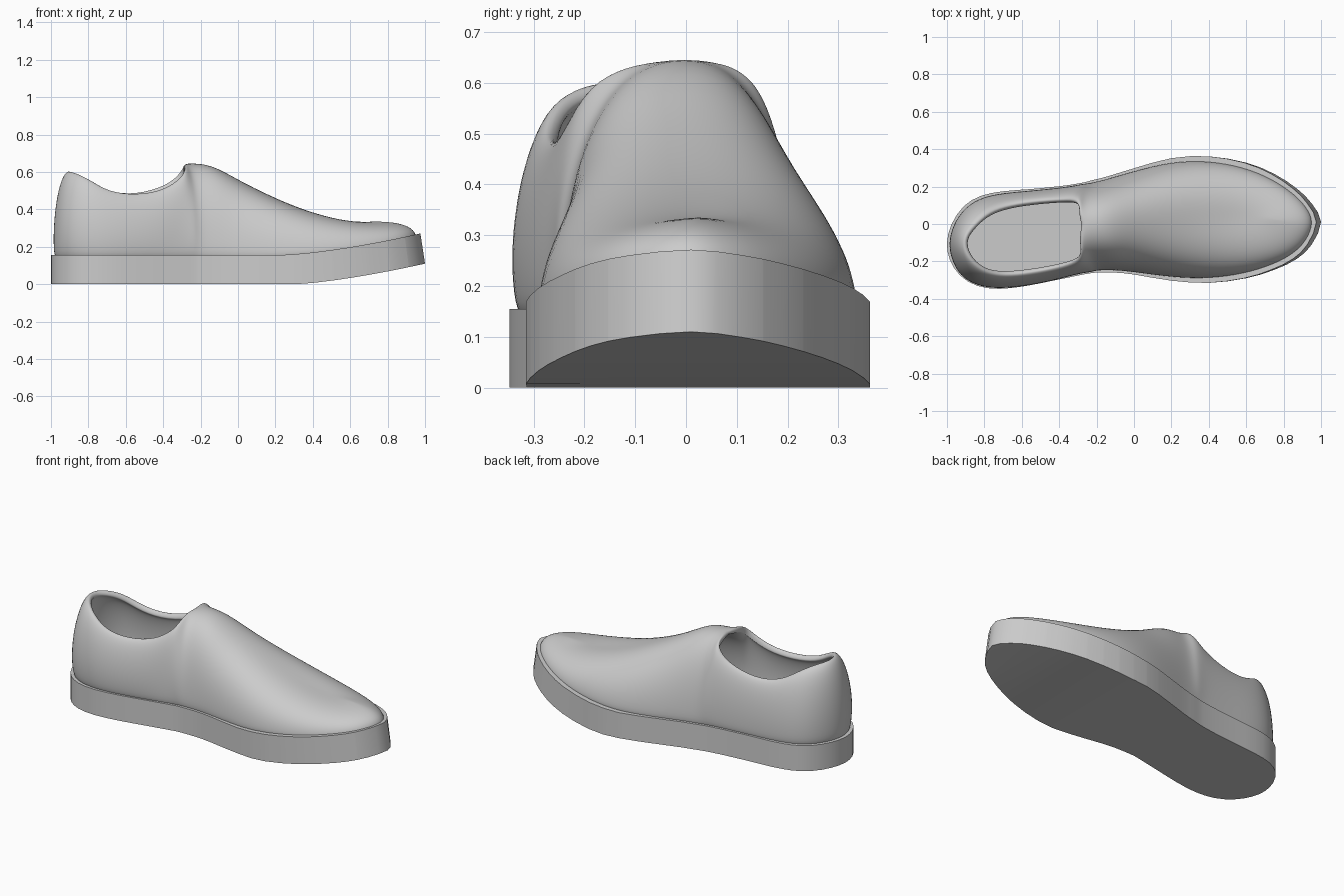
import bpy, bmesh
from mathutils import Vector

if "Cube" in bpy.data.objects:
    bpy.data.objects.remove(bpy.data.objects["Cube"])

# Ridge line of the toe and instep: x, y, z
ridge = [(.70, .03, .336), (.65, .03, .334), (.58, .03, .338), (.48, .03, .357),
         (.33, .03, .405), (.17, .02, .475), (0, .01, .562), (-.15, -.005, .65), (-.28, 0, .652)]
# Sole edge below each ridge point, on both sides: x, y
edge_left = [(.95, .11), (.87, .19), (.75, .268), (.60, .328), (.40, .362),
             (.20, .352), (0, .298), (-.14, .255), (-.22, .235)]
edge_right = [(.95, -.11), (.87, -.187), (.75, -.245), (.60, -.29), (.40, -.315),
              (.20, -.303), (0, -.27), (-.10, -.26), (-.19, -.26)]
# Around the foot opening: sole edge x, y, then rim x, y, z
collar = [(-.27, .222, -.29, .07, .645), (-.32, .213, -.30, .12, .61), (-.40, .202, -.37, .128, .535),
          (-.55, .187, -.55, .118, .482), (-.70, .175, -.70, .09, .50), (-.82, .15, -.79, .045, .565),
          (-.91, .095, -.85, -.01, .595), (-.975, 0, -.895, -.06, .608), (-1.0, -.1, -.905, -.11, .61),
          (-.985, -.19, -.89, -.16, .608), (-.93, -.275, -.85, -.215, .595), (-.84, -.33, -.78, -.26, .56),
          (-.72, -.347, -.69, -.272, .50), (-.57, -.33, -.55, -.255, .482), (-.42, -.30, -.40, -.225, .505),
          (-.32, -.28, -.30, -.19, .575), (-.26, -.268, -.285, -.15, .62), (-.225, -.262, -.285, -.08, .645)]


def sole_top(x):
    return .155 + .11 * (max(0, x - .2) / .77) ** 1.5


def sole_bottom(x):
    return .11 * (max(0, x - .3) / .7) ** 1.4


def make(name, bm):
    mesh = bpy.data.meshes.new(name)
    bm.to_mesh(mesh)
    bm.free()
    ob = bpy.data.objects.new(name, mesh)
    bpy.context.collection.objects.link(ob)
    bpy.ops.object.select_all(action='DESELECT')
    ob.select_set(True)
    bpy.context.view_layer.objects.active = ob
    return ob


# Ribs run from the sole edge up to the ridge or rim: edge, end, fullness, bulge
ribs = [((1.0, .01), (.76, .02, .335), .75, 0)]
ribs += [(b, e, .72, 0) for b, e in zip(edge_left, ridge)]
ribs += [(c[:2], c[2:], .65, .5 if c[1] < -.26 and c[0] < -.35 else .2) for c in collar]
ribs += [(b, e, .8, 0) for b, e in reversed(list(zip(edge_right, ridge)))]

# Upper: bezier ribs joined into a smooth shell
STEPS = 8
bm = bmesh.new()
grid = []
for (bx, by), end, full, bulge in ribs:
    e = Vector(end)
    out = Vector((bx - e.x, by - e.y, 0))
    b = Vector((bx, by, sole_top(bx) - .02)) - out.normalized() * (.012 + .02 * max(0, bx))
    c1 = b + out * bulge + Vector((0, 0, (e.z - b.z) * .4))
    c2 = e + out * full
    row = []
    for j in range(STEPS):
        t = j / (STEPS - 1)
        s = 1 - t
        row.append(bm.verts.new(b * s**3 + c1 * 3 * s * s * t + c2 * 3 * s * t * t + e * t**3))
    grid.append(row)
for i, a in enumerate(grid):
    n = grid[(i + 1) % len(grid)]
    for j in range(STEPS - 1):
        bm.faces.new((a[j], n[j], n[j + 1], a[j + 1]))
bmesh.ops.remove_doubles(bm, verts=bm.verts, dist=.001)
upper = make("shoe_upper", bm)
wall = upper.modifiers.new("lining", 'SOLIDIFY')
wall.thickness = .035
wall.offset = -1
sub = upper.modifiers.new("smooth", 'SUBSURF')
sub.levels = sub.render_levels = 2
bpy.ops.object.shade_smooth()

# Sole: smoothed outline, extruded, then curved up at the toe
pts = [Vector(r[0]) for r in ribs]
outline = []
for i in range(len(pts)):
    p0, p1, p2, p3 = (pts[(i + k) % len(pts)] for k in (-1, 0, 1, 2))
    for t in (0, .5):
        outline.append(.5 * (2 * p1 + (p2 - p0) * t + (2 * p0 - 5 * p1 + 4 * p2 - p3) * t**2
                             + (3 * p1 - p0 - 3 * p2 + p3) * t**3))
bm = bmesh.new()
base = bm.faces.new([bm.verts.new((p.x, p.y, 0)) for p in outline])
top = bmesh.ops.extrude_face_region(bm, geom=[base], use_keep_orig=True)
for v in [g for g in top["geom"] if isinstance(g, bmesh.types.BMVert)]:
    v.co.z = 1
for k in range(-3, 10):
    bmesh.ops.bisect_plane(bm, geom=bm.verts[:] + bm.edges[:] + bm.faces[:],
                           plane_co=(k / 10 + .013, 0, 0), plane_no=(1, 0, 0))
for v in bm.verts:
    x = v.co.x
    if v.co.z > .5:
        v.co.z = sole_top(x)
        v.co.x -= .025 * max(0, x - .3) / .7
    else:
        v.co.z = sole_bottom(x)
bmesh.ops.recalc_face_normals(bm, faces=bm.faces)
make("sole", bm)
bpy.ops.object.shade_smooth_by_angle(angle=.6)
